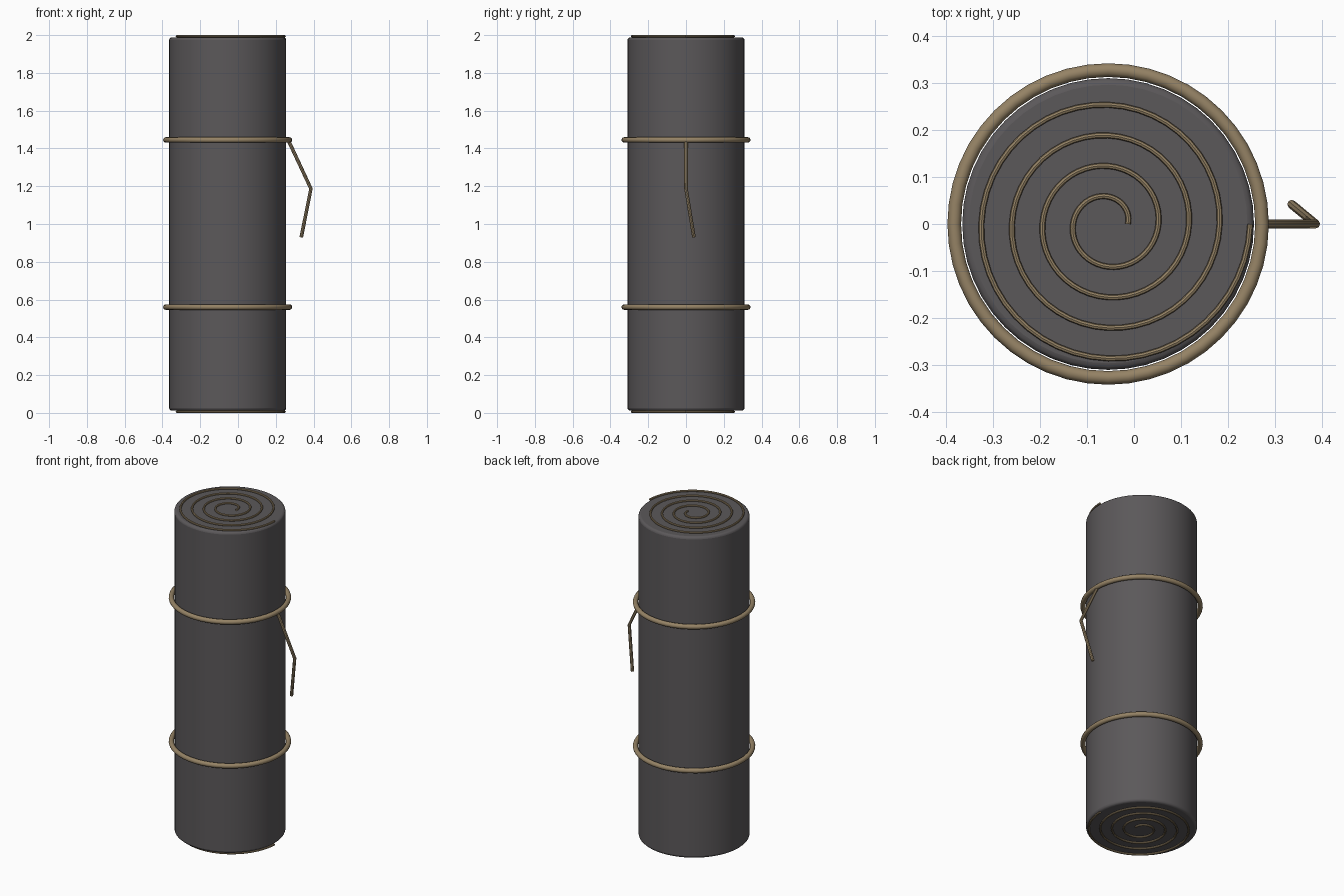
import bpy
import math

cube = bpy.data.objects.get("Cube")
if cube:
    bpy.data.objects.remove(cube)

CX = -0.055        # axis of the roll
RADIUS = 0.31


def material(name, colour):
    m = bpy.data.materials.new(name)
    m.use_nodes = True
    m.diffuse_color = colour
    bsdf = m.node_tree.nodes["Principled BSDF"]
    bsdf.inputs["Base Color"].default_value = colour
    bsdf.inputs["Roughness"].default_value = 0.9
    return m


cloth = material("charcoal cloth", (0.105, 0.098, 0.102, 1))
rope = material("tan rope", (0.30, 0.225, 0.13, 1))


def finish(name, mat):
    ob = bpy.context.object
    ob.name = name
    ob.data.materials.append(mat)
    bpy.ops.object.shade_smooth_by_angle(angle=math.radians(40))
    return ob


def tube(name, points, radius):
    """Round cord through the points, as a mesh."""
    curve = bpy.data.curves.new(name, "CURVE")
    curve.dimensions = "3D"
    curve.bevel_depth = radius
    curve.bevel_resolution = 2
    curve.use_fill_caps = True
    spline = curve.splines.new("POLY")
    spline.points.add(len(points) - 1)
    for p, co in zip(spline.points, points):
        p.co = (*co, 1)
    ob = bpy.data.objects.new(name, curve)
    bpy.context.collection.objects.link(ob)
    bpy.ops.object.select_all(action="DESELECT")
    ob.select_set(True)
    bpy.context.view_layer.objects.active = ob
    bpy.ops.object.convert(target="MESH")
    return finish(name, rope)


# Rolled cloth body with softened rims
bpy.ops.mesh.primitive_cylinder_add(vertices=48, radius=RADIUS, depth=1.976,
                                    location=(CX, 0, 1))
body = finish("rolled_body", cloth)
bevel = body.modifiers.new("soft rim", "BEVEL")
bevel.width = 0.014
bevel.segments = 3
bevel.limit_method = "ANGLE"

# Rope ties around the body
for name, z in (("lower_tie", 0.56), ("upper_tie", 1.445)):
    bpy.ops.mesh.primitive_torus_add(major_segments=48, minor_segments=12,
                                     major_radius=0.327, minor_radius=0.0145,
                                     location=(CX, 0, z))
    finish(name, rope)

# Spiral edge of the roll on both ends
TURNS, STEPS = 4, 48
for name, z in (("bottom_spiral", 0.006), ("top_spiral", 1.994)):
    path = []
    for i in range(TURNS * STEPS + 1):
        t = i / STEPS
        r = 0.042 + 0.065 * t
        a = math.tau * t
        path.append((CX + r * math.cos(a), r * math.sin(a), z))
    tube(name, path, 0.006)

# Loose rope end hanging from the upper tie
tube("loose_rope_end",
     [(0.268, 0, 1.44), (0.386, 0, 1.187), (0.335, 0.042, 0.93)], 0.0095)
